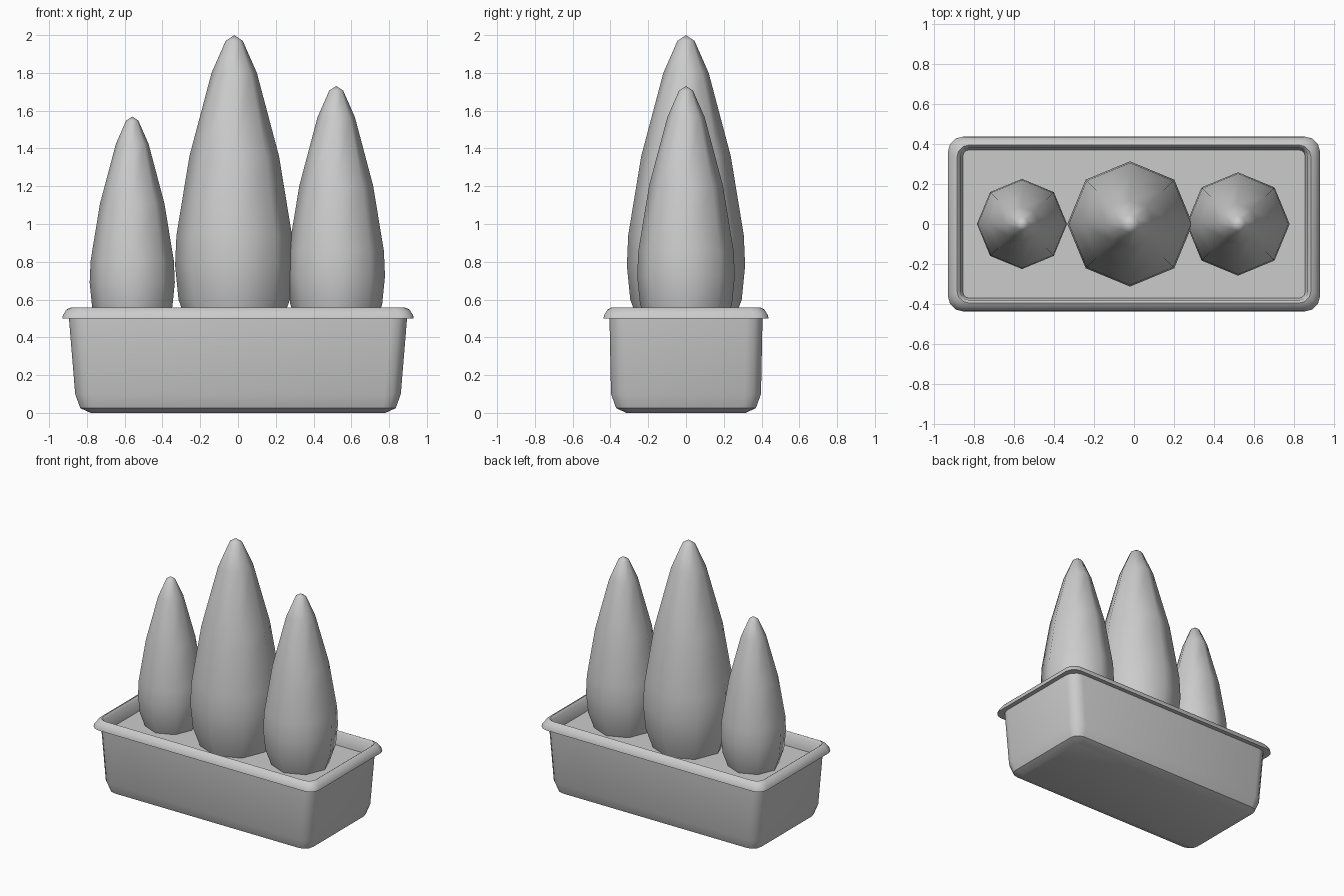
import bpy, bmesh, math

if "Cube" in bpy.data.objects:
    bpy.data.objects.remove(bpy.data.objects["Cube"])


def finish(bm, name, angle):
    bmesh.ops.recalc_face_normals(bm, faces=bm.faces)
    mesh = bpy.data.meshes.new(name)
    bm.to_mesh(mesh)
    bm.free()
    obj = bpy.data.objects.new(name, mesh)
    bpy.context.collection.objects.link(obj)
    bpy.ops.object.select_all(action='DESELECT')
    obj.select_set(True)
    bpy.context.view_layer.objects.active = obj
    bpy.ops.object.shade_smooth_by_angle(angle=math.radians(angle))
    return obj


def rounded_rect(hx, hy, r, steps=3):
    pts = []
    for k, (sx, sy) in enumerate([(1, 1), (-1, 1), (-1, -1), (1, -1)]):
        for i in range(steps + 1):
            a = math.pi / 2 * (k + i / steps)
            pts.append((sx * (hx - r) + r * math.cos(a), sy * (hy - r) + r * math.sin(a)))
    return pts


def bridge(bm, a, b):
    n = len(a)
    for i in range(n):
        bm.faces.new((a[i], a[(i + 1) % n], b[(i + 1) % n], b[i]))


def loft(name, sections, cap_end=True):
    bm = bmesh.new()
    rings = [[bm.verts.new((x, y, z)) for x, y in rounded_rect(hx, hy, r)]
             for hx, hy, r, z in sections]
    for a, b in zip(rings, rings[1:]):
        bridge(bm, a, b)
    bm.faces.new(rings[0])
    if cap_end:
        bm.faces.new(rings[-1])
    return finish(bm, name, 45)


# planter: tapered tub, rolled lip, inner wall down to the soil
loft("planter", [
    (0.78, 0.315, 0.04, 0.0),
    (0.835, 0.37, 0.07, 0.025),
    (0.862, 0.397, 0.085, 0.10),
    (0.895, 0.405, 0.085, 0.50),
    (0.93, 0.437, 0.075, 0.50),
    (0.927, 0.434, 0.075, 0.517),
    (0.908, 0.415, 0.07, 0.547),
    (0.885, 0.395, 0.06, 0.558),
    (0.868, 0.380, 0.04, 0.545),
    (0.855, 0.370, 0.03, 0.46),
], cap_end=False)

# soil
bm = bmesh.new()
bm.faces.new([bm.verts.new((x, y, 0.46)) for x, y in rounded_rect(0.857, 0.371, 0.03)])
soil = finish(bm, "soil", 30)

# shrubs: one eight-sided profile (radius, height), scaled per plant
PROFILE = [(0.245, 0.0), (0.295, 0.14), (0.313, 0.32), (0.306, 0.48),
           (0.237, 0.90), (0.12, 1.34), (0.045, 1.51)]


def shrub(name, x, scale):
    bm = bmesh.new()
    rings = [[bm.verts.new((x + r * scale * math.cos(k * math.pi / 4),
                            r * scale * math.sin(k * math.pi / 4),
                            0.46 + h * scale)) for k in range(8)] for r, h in PROFILE]
    for a, b in zip(rings, rings[1:]):
        bridge(bm, a, b)
    bm.faces.new(rings[0])
    tip = bm.verts.new((x, 0, 0.46 + 1.54 * scale))
    top = rings[-1]
    for i in range(8):
        bm.faces.new((top[i], top[(i + 1) % 8], tip))
    finish(bm, name, 60)


shrub("left_shrub", -0.56, 0.72)
shrub("middle_shrub", -0.02, 1.0)
shrub("right_shrub", 0.52, 0.825)
